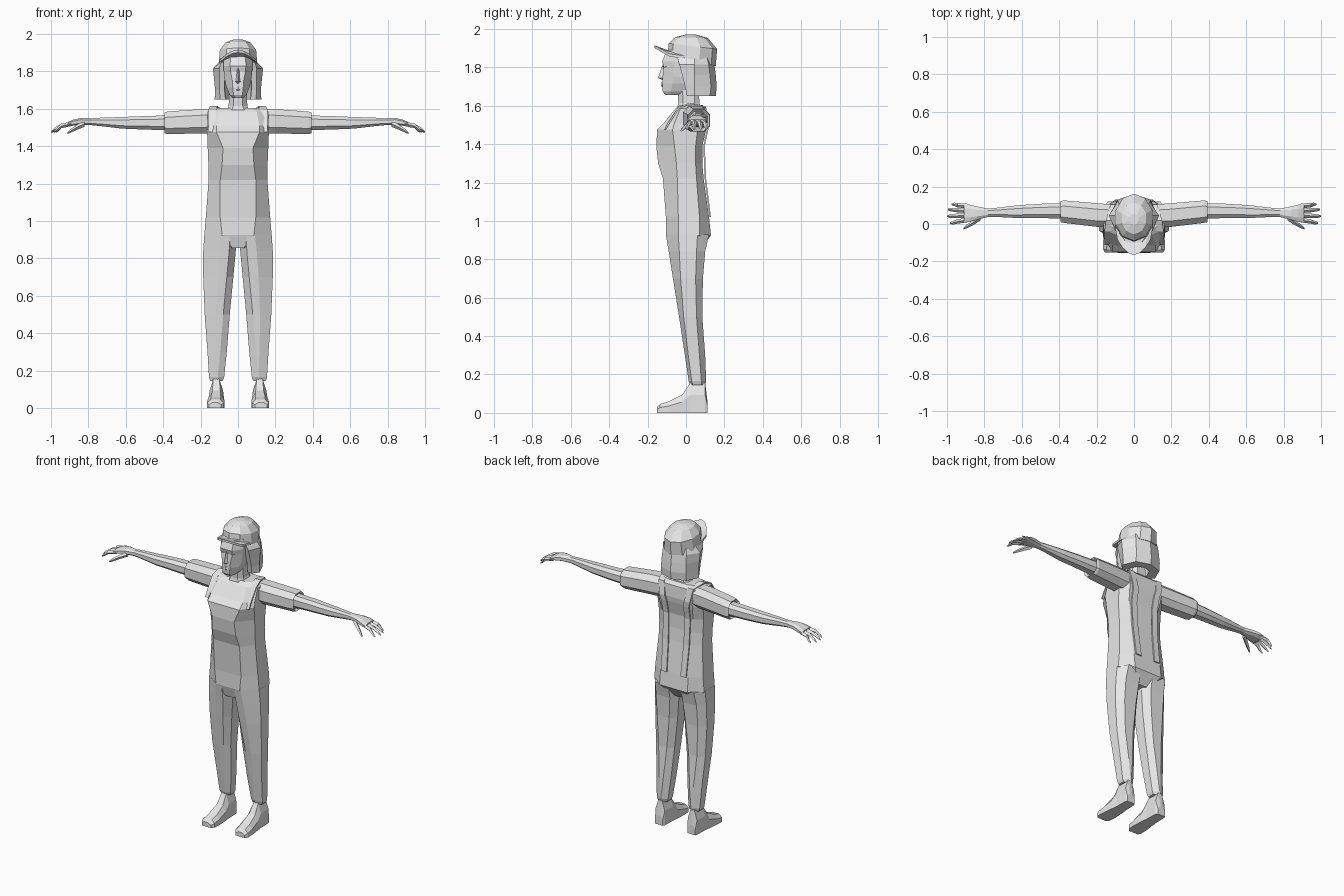
import bpy, bmesh, math

grey = bpy.data.materials.new("plain_grey")
grey.diffuse_color = (0.8, 0.8, 0.8, 1)


def loft(name, rings, mirror=False):
    """Skin a list of equal-length point rings, cap both ends."""
    bm = bmesh.new()
    vs = [[bm.verts.new(p) for p in r] for r in rings]
    n = len(rings[0])
    for a, b in zip(vs, vs[1:]):
        for i in range(n):
            j = (i + 1) % n
            bm.faces.new((a[i], a[j], b[j], b[i]))
    bm.faces.new(vs[0])
    bm.faces.new(vs[-1])
    bmesh.ops.recalc_face_normals(bm, faces=bm.faces)
    me = bpy.data.meshes.new(name)
    bm.to_mesh(me)
    bm.free()
    me.materials.append(grey)
    ob = bpy.data.objects.new(name, me)
    bpy.context.collection.objects.link(ob)
    if mirror:
        ob.modifiers.new("mirror", 'MIRROR')
    return ob


def body_ring(z, fw, hw, bw, yf, y1, y2, yb):
    """Symmetric eight-sided level: front, sides and back."""
    half = [(fw, yf), (hw, y1), (hw, y2), (bw, yb)]
    return [(x, y, z) for x, y in half] + [(-x, y, z) for x, y in half[::-1]]


def arm_ring(x, cy, cz, ry, rz):
    """Chamfered box section across the arm."""
    pts = [(1, -.5), (1, .5), (.5, 1), (-.5, 1), (-1, .5), (-1, -.5), (-.5, -1), (.5, -1)]
    return [(x, cy + a * ry, cz + b * rz) for a, b in pts]


def diamond(x, cy, cz, r):
    return [(x, cy + r, cz), (x, cy, cz + r), (x, cy - r, cz), (x, cy, cz - r)]


# torso, down to the crotch
loft("torso", [body_ring(*s) for s in [
    (.855, .03, .04, .04, -.085, -.03, .05, .08),
    (.925, .085, .18, .10, -.105, -.04, .07, .13),
    (1.02, .095, .172, .10, -.105, -.04, .07, .12),
    (1.22, .095, .157, .10, -.12, -.045, .055, .092),
    (1.30, .085, .158, .10, -.145, -.05, .05, .085),
    (1.39, .08, .162, .11, -.155, -.06, .05, .085),
    (1.475, .115, .165, .12, -.15, -.07, .06, .105),
    (1.51, .115, .163, .12, -.115, -.06, .06, .11),
    (1.585, .10, .162, .11, -.055, -.03, .07, .105),
    (1.605, .07, .13, .08, -.03, -.01, .06, .085)]])

# trouser legs with cuff
legs = [(.93, .01, .09, .18, .0, -.105, -.04, .06, .12),
        (.84, .012, .10, .186, .0, -.09, -.035, .055, .10),
        (.70, .025, .11, .186, .0, -.068, -.028, .05, .088),
        (.50, .044, .118, .178, .0, -.036, -.012, .055, .085),
        (.30, .06, .115, .163, .0, -.006, .012, .07, .10),
        (.165, .074, .108, .155, .0, .014, .03, .08, .105),
        (.145, .082, .108, .148, .0, .022, .035, .08, .10)]
loft("trouser_leg", [[(i + .035, yf, z), (f, yf, z), (o, y1, z), (o, y2, z),
                      (o - .04, yb, z), (i + .035, yb, z), (i, y2, z), (i, y1, z)]
                     for z, i, f, o, _, yf, y1, y2, yb in legs], True)

# feet, lofted from heel to toe: y, inner x, outer x, top z
loft("foot", [[(a, y, 0), (b, y, 0), (b, y, t * .6), (b - .02, y, t), (a + .02, y, t), (a, y, t * .6)]
              for y, a, b, t in [(.112, .09, .145, .06), (.10, .083, .15, .155), (.02, .08, .152, .155),
                                 (-.02, .075, .157, .095), (-.09, .072, .165, .06),
                                 (-.135, .075, .166, .046), (-.152, .09, .155, .03)]], True)

# sleeves and bare arms
loft("sleeve", [arm_ring(*s) for s in [(.12, .045, 1.535, .06, .065), (.20, .048, 1.533, .063, .065),
                                       (.375, .066, 1.525, .06, .06), (.392, .066, 1.525, .056, .056),
                                       (.38, .066, 1.525, .045, .045)]], True)
loft("arm", [arm_ring(*s) for s in [(.36, .07, 1.525, .042, .040), (.50, .07, 1.525, .038, .036),
                                    (.62, .066, 1.525, .034, .031), (.74, .062, 1.53, .024, .022),
                                    (.80, .06, 1.531, .021, .017)]], True)
loft("palm", [arm_ring(*s) for s in [(.78, .06, 1.531, .022, .018), (.84, .058, 1.532, .036, .019),
                                     (.88, .058, 1.526, .046, .016), (.91, .058, 1.517, .048, .012)]], True)

# fingers: start y, tip y, tip x
for k, (y0, y1, tip) in enumerate([(.096, .105, .975), (.071, .077, .995), (.046, .042, 1.0), (.021, .006, .985)]):
    loft("finger_%d" % (k + 1), [diamond(.89, y0, 1.52, .012),
                                 diamond(.945, (y0 + y1) / 2, 1.508, .012),
                                 diamond(tip - .015, y1, 1.487, .009),
                                 diamond(tip, y1, 1.476, .004)], True)
loft("thumb", [diamond(.82, .035, 1.52, .016), diamond(.86, .008, 1.502, .014),
               diamond(.895, -.014, 1.482, .010), diamond(.912, -.024, 1.47, .005)], True)

# shoulder straps running down the back: x, y, z, outward y, outward z
strap = [(.138, -.105, 1.475, -1, 0), (.138, -.085, 1.51, -1, .5), (.138, -.035, 1.585, -.5, 1),
         (.130, .02, 1.608, 0, 1), (.105, .098, 1.59, .7, .7), (.09, .112, 1.51, 1, 0),
         (.08, .108, 1.475, 1, 0), (.078, .09, 1.39, 1, 0), (.075, .097, 1.22, 1, 0), (.07, .122, 1.02, 1, 0)]
loft("strap", [[(x - .02, y, z), (x + .02, y, z), (x + .02, y + a * .008, z + b * .008),
                (x - .02, y + a * .008, z + b * .008)] for x, y, z, a, b in strap], True)

# neck and head
loft("neck", [body_ring(*s) for s in [
    (1.57, .04, .07, .04, -.05, -.02, .05, .085), (1.615, .025, .05, .03, -.04, -.015, .045, .07),
    (1.72, .025, .046, .03, -.045, -.02, .04, .065)]])
loft("head", [body_ring(*s) for s in [
    (1.657, .018, .03, .02, -.11, -.08, -.04, -.02), (1.675, .024, .045, .03, -.122, -.08, -.01, .03),
    (1.715, .028, .062, .04, -.124, -.07, .02, .08), (1.75, .03, .07, .05, -.122, -.065, .04, .11),
    (1.80, .04, .076, .05, -.116, -.06, .06, .12), (1.83, .042, .078, .05, -.124, -.06, .06, .125),
    (1.89, .04, .076, .05, -.10, -.05, .06, .12)]])
loft("nose", [[(-w, -.112, z), (0, y, z), (w, -.112, z)] for z, w, y in
              [(1.735, .012, -.125), (1.745, .018, -.146), (1.775, .011, -.135), (1.815, .008, -.122)]])
loft("lips", [[(-w, -.118, z), (0, y, z), (w, -.118, z)] for z, w, y in
              [(1.697, .014, -.124), (1.704, .024, -.131), (1.712, .026, -.127), (1.72, .016, -.130)]])
loft("eye", [[(.02, y, 1.803), (.034, y - .001, 1.81), (.05, y + .012, 1.803), (.034, y, 1.796)]
             for y in (-.112, -.119)], True)
loft("ear", [[(x, -.02, 1.815), (x, .02, 1.815), (x, .01, 1.755), (x, -.012, 1.75)]
             for x in (.07, .092)], True)

# bobbed hair wrapped around the back of the head
hair = []
for z, front, wide, back, yf, yb in [(1.65, .095, .125, .09, .005, .155), (1.70, .10, .122, .09, -.005, .16),
                                     (1.76, .10, .128, .088, -.02, .155), (1.815, .10, .134, .085, -.035, .148),
                                     (1.85, .09, .10, .08, -.045, .14)]:
    half = [(front - .028, yf), (front, yf), (wide, .045), (back, yb - .03), (0, yb)]
    outer = half + [(-x, y) for x, y in half[-2::-1]]
    inner = [(-.065, .045), (-.045, .085), (0, .10), (.045, .085), (.065, .045)]
    hair.append([(x, y, z) for x, y in outer + inner])
loft("hair", hair)

# cap crown: centre y, half width, half depth, height, backward tilt
crown = []
for cy, rx, ry, z, tilt in [(.03, .108, .125, 1.84, .27), (.036, .102, .126, 1.91, .12),
                            (.03, .068, .085, 1.955, .03), (.025, .025, .03, 1.97, 0)]:
    ang = [math.tau * i / 10 for i in range(10)]
    crown.append([(rx * math.sin(a), cy - ry * math.cos(a), z + tilt * ry * math.cos(a)) for a in ang])
loft("cap_crown", crown)

# curved cap brim
brim = []
for u in (-1, -.7, -.35, 0, .35, .7, 1):
    q = u * u
    inner = (.102 * u, -.085 + .075 * q, 1.885 - .025 * q)
    outer = (.088 * u, -.165 + .08 * q, 1.915 - .045 * q)
    brim.append([inner, outer, (outer[0], outer[1], outer[2] - .014), (inner[0], inner[1], inner[2] - .014)])
loft("cap_brim", brim)
